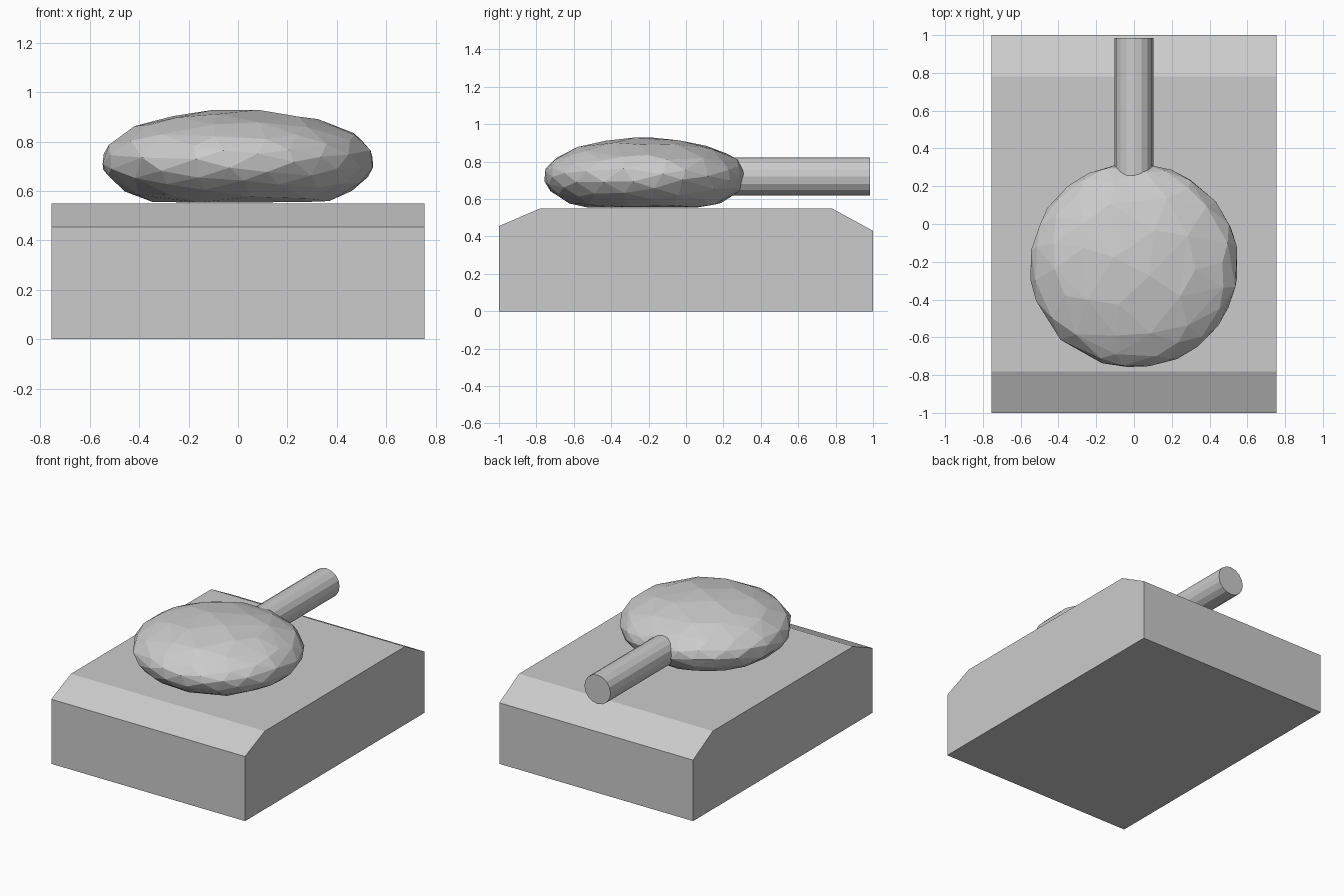
import bpy, bmesh, math, random
from mathutils import Matrix, Vector

if "Cube" in bpy.data.objects:
    bpy.data.objects.remove(bpy.data.objects["Cube"])

random.seed(4)


def make_object(name, bm):
    bmesh.ops.recalc_face_normals(bm, faces=bm.faces[:])
    mesh = bpy.data.meshes.new(name)
    bm.to_mesh(mesh)
    bm.free()
    obj = bpy.data.objects.new(name, mesh)
    bpy.context.collection.objects.link(obj)
    return obj


# Hull: side profile (y, z) extruded across the width
profile = [(-1, 0), (1, 0), (1, 0.43), (0.78, 0.55), (-0.78, 0.55), (-1, 0.455)]
bm = bmesh.new()
side = bm.faces.new([bm.verts.new((-0.755, y, z)) for y, z in profile])
out = bmesh.ops.extrude_face_region(bm, geom=[side], use_keep_orig=True)
moved = [g for g in out["geom"] if isinstance(g, bmesh.types.BMVert)]
bmesh.ops.translate(bm, verts=moved, vec=(1.51, 0, 0))
make_object("hull", bm)

# Turret: irregular faceted ellipsoid with a flattened underside
bm = bmesh.new()
bmesh.ops.create_icosphere(bm, subdivisions=3, radius=1,
                           matrix=Matrix.Rotation(0.4, 4, 'X') @ Matrix.Rotation(0.3, 4, 'Y'))
for v in bm.verts:
    jitter = Vector([random.uniform(-0.05, 0.05) for _ in range(3)])
    p = (v.co + jitter).normalized()
    half_height = 0.205 if p.z > 0 else 0.225
    v.co = (p.x * 0.555, p.y * 0.543 - 0.22, max(0.725 + p.z * half_height, 0.555))
turret = make_object("turret", bm)
reduce = turret.modifiers.new("larger_facets", 'DECIMATE')
reduce.ratio = 0.7

# Gun barrel: faceted cylinder running to the back
bm = bmesh.new()
bmesh.ops.create_cone(bm, cap_ends=True, segments=16, radius1=0.102, radius2=0.102, depth=0.825,
                      matrix=Matrix.Translation((0, 0.5725, 0.72)) @ Matrix.Rotation(math.pi / 2, 4, 'X'))
make_object("barrel", bm)
